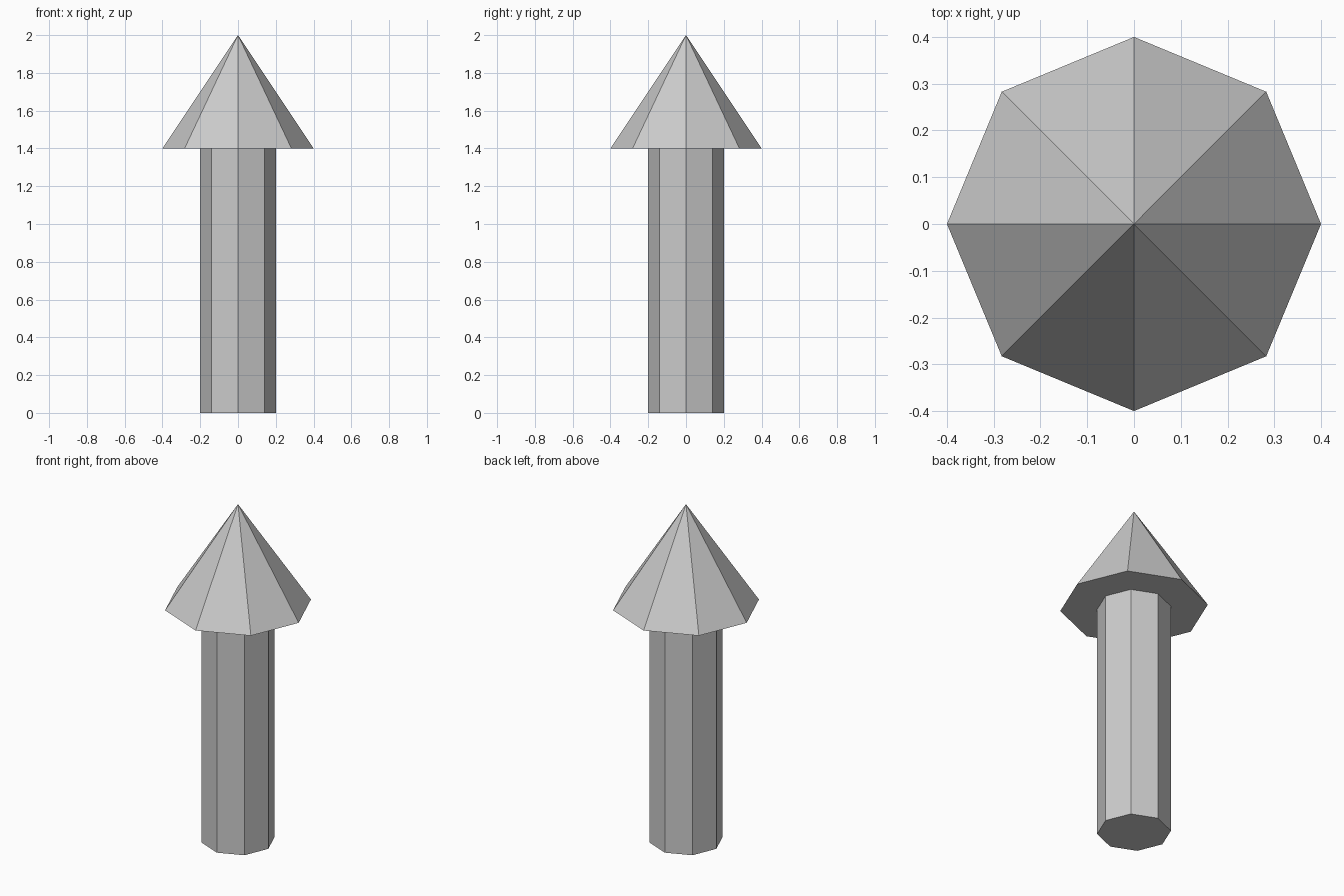
import bpy

if "Cube" in bpy.data.objects:
    bpy.data.objects.remove(bpy.data.objects["Cube"])

SIDES = 8


def tapered_part(name, bottom_radius, top_radius, z0, z1):
    """Flat-faced eight-sided prism or pyramid standing between z0 and z1."""
    bpy.ops.mesh.primitive_cone_add(
        vertices=SIDES, radius1=bottom_radius, radius2=top_radius,
        depth=z1 - z0, location=(0, 0, (z0 + z1) / 2))
    part = bpy.context.object
    part.name = name
    part.data.name = name
    return part


# Straight shaft
tapered_part("arrow_shaft", 0.2, 0.2, 0.0, 1.4)

# Pointed head with a flat underside
tapered_part("arrow_head", 0.4, 0.0, 1.4, 2.0)
